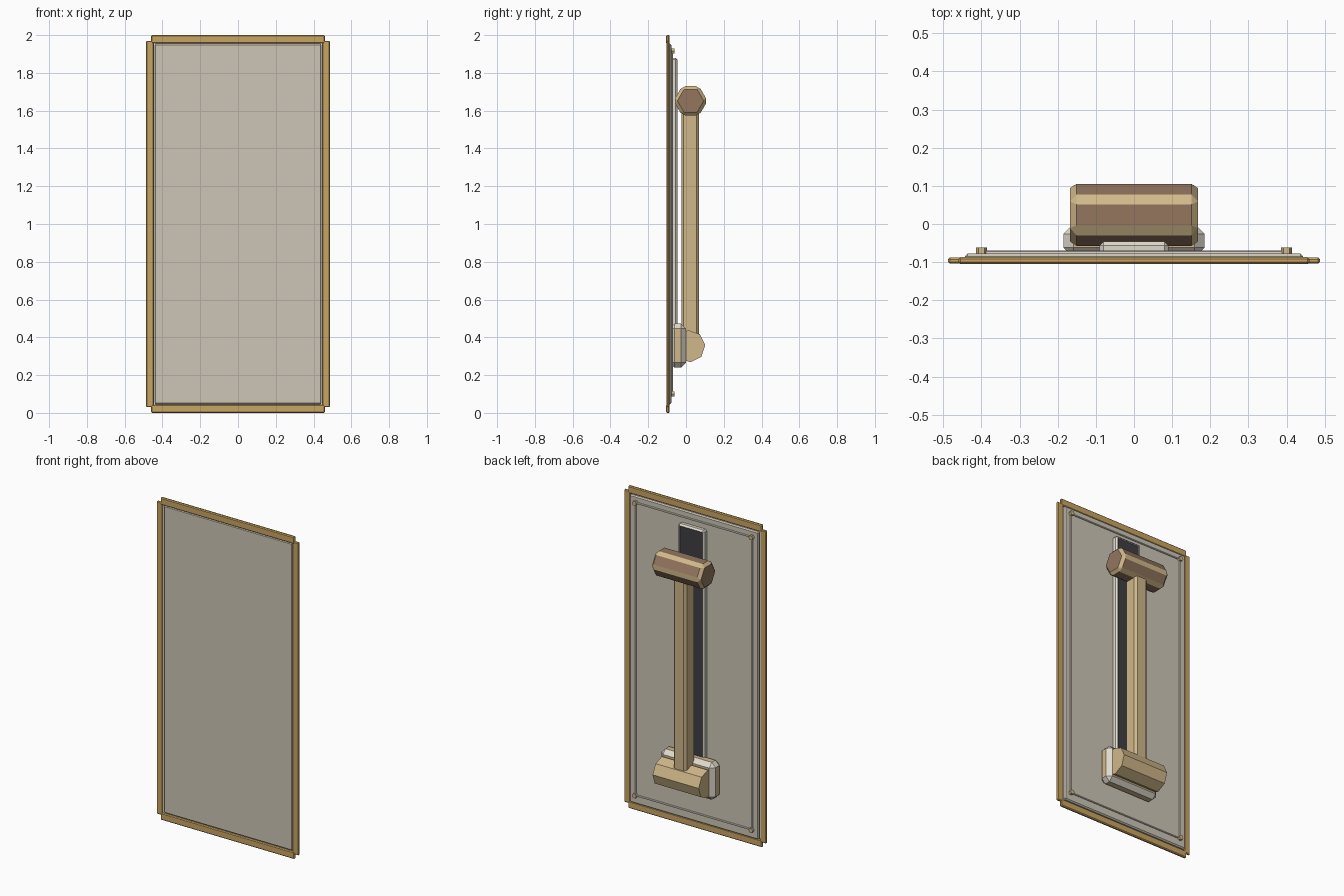
import bpy, bmesh, math
from mathutils import Vector

old = bpy.data.objects.get("Cube")
if old:
    bpy.data.objects.remove(old, do_unlink=True)


def material(name, hex_code):
    srgb = [int(hex_code[i:i + 2], 16) / 255 for i in (0, 2, 4)]
    color = [((c + 0.055) / 1.055) ** 2.4 for c in srgb] + [1]
    m = bpy.data.materials.new(name)
    m.use_nodes = True
    m.diffuse_color = color
    bsdf = next(n for n in m.node_tree.nodes if n.type == 'BSDF_PRINCIPLED')
    bsdf.inputs["Base Color"].default_value = color
    return m


gold = material("golden wood", "C9A562")
tan = material("tan wood", "D0B88A")
brown = material("brown wood", "93765F")
stone = material("warm grey panel", "CEC6B7")
light = material("pale trim", "E0DACE")
dark = material("dark slot", "3F3E42")


def finish(bm, name, mats):
    bmesh.ops.recalc_face_normals(bm, faces=bm.faces)
    me = bpy.data.meshes.new(name)
    bm.to_mesh(me)
    bm.free()
    for m in mats:
        me.materials.append(m)
    ob = bpy.data.objects.new(name, me)
    bpy.context.collection.objects.link(ob)
    return ob


def chamfer(bm, width, mat_index):
    bmesh.ops.bevel(bm, geom=bm.edges[:], offset=width, offset_type='OFFSET',
                    segments=1, profile=0.5, affect='EDGES', material=mat_index)


def box_mesh(lo, hi, bevel, edge_mat=0):
    bm = bmesh.new()
    bmesh.ops.create_cube(bm, size=1)
    lo, hi = Vector(lo), Vector(hi)
    for v in bm.verts:
        v.co = (lo + hi) / 2 + v.co * (hi - lo)
    chamfer(bm, bevel, edge_mat)
    return bm


def box(name, lo, hi, bevel, mats):
    return finish(box_mesh(lo, hi, bevel, len(mats) - 1), name, mats)


def prism(name, start, end, radius, sides, mats, turn=0.0, bevel=0.0):
    """Flat sided bar running between two points."""
    start, end = Vector(start), Vector(end)
    axis = (end - start).normalized()
    u = Vector((0, 1, 0)) if abs(axis.y) < 0.5 else Vector((1, 0, 0))
    w = axis.cross(u)
    bm = bmesh.new()
    angles = [turn + math.tau * i / sides for i in range(sides)]
    ring = [bm.verts.new(start + radius * (math.cos(a) * u + math.sin(a) * w))
            for a in angles]
    cap = bm.faces.new(ring)
    ext = bmesh.ops.extrude_face_region(bm, geom=[cap], use_keep_orig=True)
    moved = [g for g in ext["geom"] if isinstance(g, bmesh.types.BMVert)]
    bmesh.ops.translate(bm, verts=moved, vec=end - start)
    if bevel:
        bmesh.ops.recalc_face_normals(bm, faces=bm.faces)
        chamfer(bm, bevel, len(mats) - 1)
    return finish(bm, name, mats)


# Door panel and its frame of four overlapping bars
box("panel", (-0.443, -0.1, 0.045), (0.443, -0.078, 1.955), 0.007, [stone])
for side, s in (("left", 1), ("right", -1)):
    xs = sorted((s * 0.445, s * 0.488))
    box("frame_" + side, (xs[0], -0.104, 0.03), (xs[1], -0.088, 1.97), 0.005, [gold])
for end, z in (("bottom", 0), ("top", 1.955)):
    box("frame_" + end, (-0.46, -0.105, z), (0.46, -0.087, z + 0.045), 0.005, [gold])

# Corner pins and the thin rods joining them
px, low, high = 0.4, 0.1, 1.915
for side, s in (("left", 1), ("right", -1)):
    for end, z in (("bottom", low), ("top", high)):
        prism("pin_%s_%s" % (end, side), (s * px, -0.085, z), (s * px, -0.062, z),
              0.015, 6, [tan])
    prism("rod_" + side, (s * px, -0.075, low), (s * px, -0.075, high), 0.005, 6, [light])
for end, z in (("bottom", low), ("top", high)):
    prism("rod_" + end, (-px, -0.075, z), (px, -0.075, z), 0.005, 6, [light])

# Slotted track: pale rim with a sunken dark face at the back
bm = box_mesh((-0.09, -0.085, 0.35), (0.09, -0.046, 1.88), 0.01)
back = max(bm.faces, key=lambda f: f.calc_center_median().y)
bmesh.ops.inset_region(bm, faces=[back], thickness=0.005, depth=-0.005)
back.material_index = 1
finish(bm, "track", [light, dark])

# Base block with pale chamfers, and the foot on it
box("base_block", (-0.185, -0.088, 0.24), (0.185, 0.0, 0.472), 0.026, [tan, light])
prism("foot", (-0.158, 0.017, 0.353), (0.158, 0.017, 0.353), 0.085, 8, [tan],
      turn=math.radians(4))

# Handle bar and its grip head
box("handle", (-0.045, -0.025, 0.36), (0.045, 0.068, 1.64), 0.013, [tan])
prism("grip_head", (-0.168, 0.024, 1.652), (0.168, 0.024, 1.652), 0.09, 6,
      [brown, tan], bevel=0.0175)
